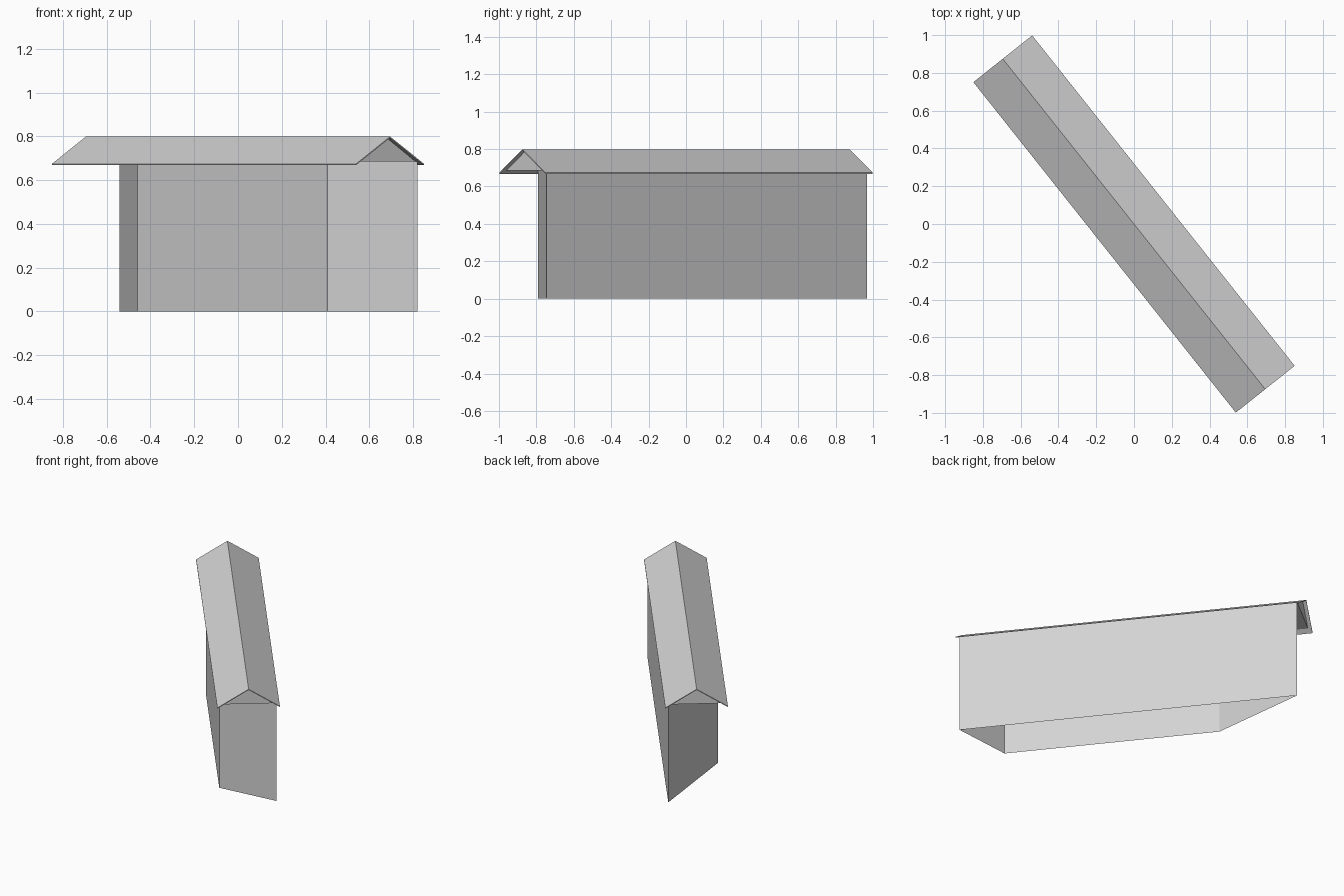
import bpy
import bmesh
from mathutils import Vector

cube = bpy.data.objects.get("Cube")
if cube:
    bpy.data.objects.remove(cube, do_unlink=True)

# One flat grey for the whole building
grey = bpy.data.materials.new("light_grey")
grey.use_nodes = True
colour = (0.65, 0.65, 0.65, 1)
grey.diffuse_color = colour
grey.node_tree.nodes["Principled BSDF"].inputs["Base Color"].default_value = colour

# Building axes: along the ridge and across it
ALONG = Vector((0.622, -0.783, 0)).normalized()
ACROSS = Vector((-ALONG.y, ALONG.x, 0))


def at(u, v, z):
    return ALONG * u + ACROSS * v + Vector((0, 0, z))


def loft(name, ring_a, ring_b, caps):
    """Join two matching rings with side faces, optionally capping the ends."""
    bm = bmesh.new()
    a = [bm.verts.new(p) for p in ring_a]
    b = [bm.verts.new(p) for p in ring_b]
    n = len(a)
    for i in range(n):
        j = (i + 1) % n
        bm.faces.new((a[i], a[j], b[j], b[i]))
    if caps:
        bm.faces.new(a[::-1])
        bm.faces.new(b)
    bmesh.ops.recalc_face_normals(bm, faces=bm.faces)
    mesh = bpy.data.meshes.new(name)
    bm.to_mesh(mesh)
    bm.free()
    mesh.materials.append(grey)
    obj = bpy.data.objects.new(name, mesh)
    bpy.context.collection.objects.link(obj)
    return obj


def extrude_profile(name, profile, half_length):
    ends = [[at(u, v, z) for v, z in profile] for u in (-half_length, half_length)]
    return loft(name, ends[0], ends[1], True)


# Walls: open-bottomed trapezoid footprint with one short side
footprint = [(1.094, 0.179), (-1.094, 0.179), (-0.52, -0.172), (0.874, -0.172)]
loft("walls",
     [at(u, v, 0) for u, v in footprint],
     [at(u, v, 0.686) for u, v in footprint], False)

# Gable prism filling the space under the roof
extrude_profile("gable", [(-0.165, 0.686), (0.165, 0.686), (0, 0.792)], 1.094)

# Thin pitched roof with a small overhang
HALF, EAVE, RIDGE, THICK = 0.199, 0.674, 0.799, 0.006
extrude_profile("roof", [
    (-HALF, EAVE), (0, RIDGE), (HALF, EAVE),
    (HALF, EAVE - THICK), (0, RIDGE - THICK), (-HALF, EAVE - THICK),
], 1.117)
